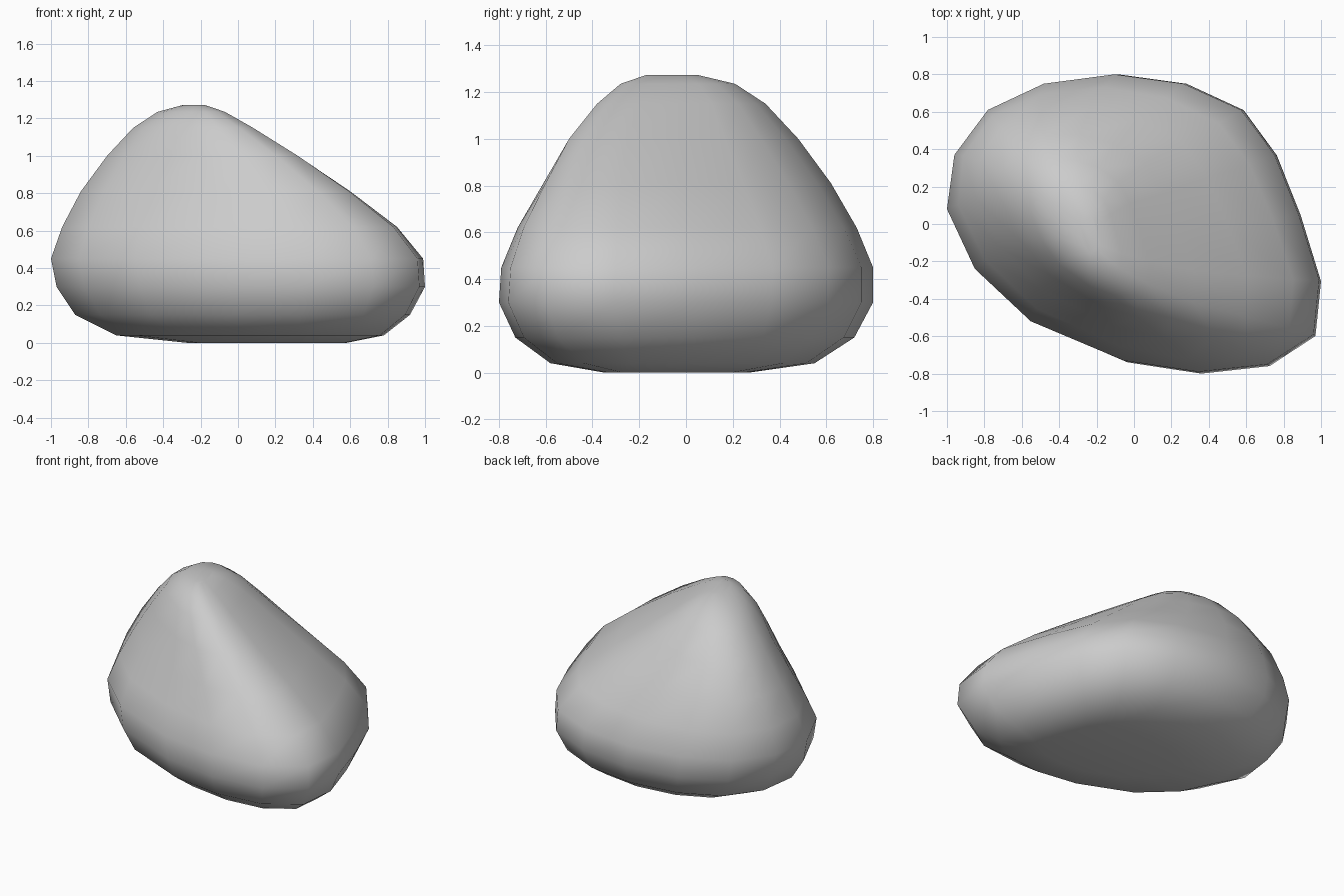
import bpy, bmesh
from math import sqrt

if "Cube" in bpy.data.objects:
    bpy.data.objects.remove(bpy.data.objects["Cube"])

# Plan outline of the boulder at its widest level
OUTLINE = [(-1, .08), (-.85, -.24), (-.55, -.52), (-.05, -.73), (.35, -.79), (.72, -.75),
           (.97, -.59), (1, -.3), (.89, .05), (.76, .37), (.58, .61), (.27, .75),
           (-.1, .8), (-.48, .75), (-.78, .61), (-.96, .37)]

# Level: height, x range, y range, flattening along the x = y diagonal
LEVELS = [(0, -.27, .58, -.35, .27, 0), (.04, -.65, .78, -.58, .55, 0),
          (.15, -.87, .92, -.73, .72, 0), (.30, -.97, 1, -.80, .80, 0),
          (.45, -1, .99, -.79, .80, 0), (.62, -.94, .85, -.72, .73, .06),
          (.81, -.84, .60, -.61, .62, .14), (1, -.70, .32, -.50, .48, .2),
          (1.15, -.56, .08, -.38, .34, .2), (1.235, -.43, -.07, -.28, .21, .2),
          (1.273, -.29, -.18, -.17, .05, .2)]


def fit(values, lo, hi):
    a, b = min(values), max(values)
    return [lo + (v - a) / (b - a) * (hi - lo) for v in values]


def section(z, x0, x1, y0, y1, k):
    pts = []
    for x, y in OUTLINE:
        s, d = (x + y) / sqrt(2) * (1 - k), (y - x) / sqrt(2)
        pts.append(((s - d) / sqrt(2), (s + d) / sqrt(2)))
    xs = fit([p[0] for p in pts], x0, x1)
    ys = fit([p[1] for p in pts], y0, y1)
    return [(x, y, z) for x, y in zip(xs, ys)]


# Boulder: stacked sections joined by faces, closed top and bottom
bm = bmesh.new()
rings = [[bm.verts.new(p) for p in section(*lv)] for lv in LEVELS]
n = len(OUTLINE)
for low, high in zip(rings, rings[1:]):
    for i in range(n):
        j = (i + 1) % n
        bm.faces.new((low[i], low[j], high[j], high[i]))
bm.faces.new(rings[0][::-1])
bm.faces.new(rings[-1])
bmesh.ops.recalc_face_normals(bm, faces=bm.faces)
for f in bm.faces:
    f.smooth = True
mesh = bpy.data.meshes.new("boulder")
bm.to_mesh(mesh)
bm.free()
boulder = bpy.data.objects.new("boulder", mesh)
bpy.context.collection.objects.link(boulder)
